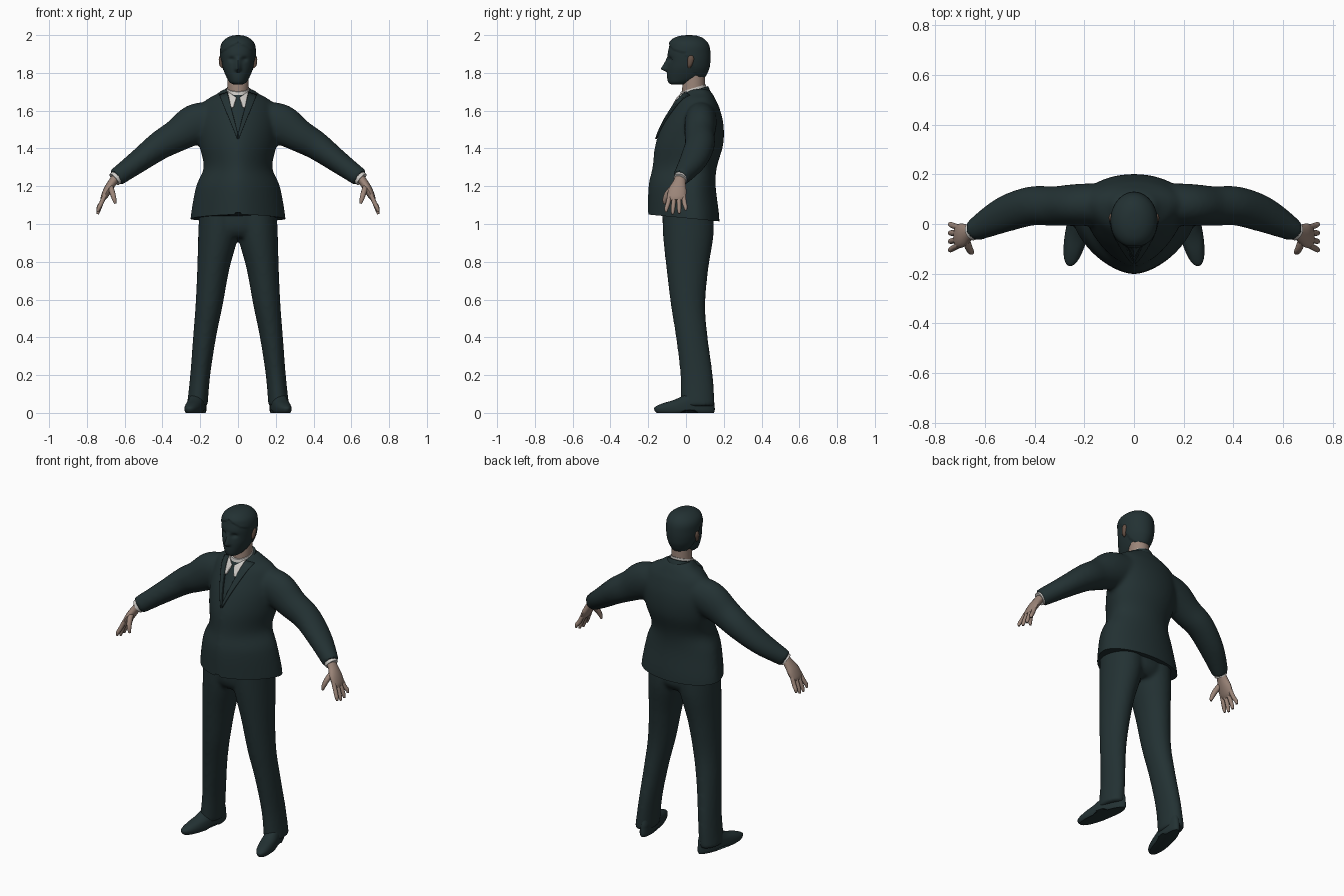
import bpy, bmesh, math
from mathutils import Vector
from mathutils.bvhtree import BVHTree

if "Cube" in bpy.data.objects:
    bpy.data.objects.remove(bpy.data.objects["Cube"])


def material(name, rgb):
    m = bpy.data.materials.new(name)
    m.diffuse_color = (*rgb, 1)
    m.use_nodes = True
    m.node_tree.nodes["Principled BSDF"].inputs["Base Color"].default_value = m.diffuse_color
    return m


SUIT = material("dark teal cloth", (0.0165, 0.031, 0.033))
SKIN = material("skin", (0.33, 0.235, 0.19))
BEARD = material("dark brown hair", (0.055, 0.032, 0.022))
SHADE = material("brown skin", (0.13, 0.082, 0.06))
WHITE = material("white shirt", (0.62, 0.60, 0.57))
PALE = material("pale forehead", (0.52, 0.50, 0.49))


def smooth_rows(rows, n):
    """Catmull-Rom interpolation of section rows."""
    out = []
    for i in range(len(rows) - 1):
        p = [rows[max(0, i - 1)], rows[i], rows[i + 1], rows[min(len(rows) - 1, i + 2)]]
        for k in range(n):
            t = k / n
            out.append([0.5 * (2 * b + (c - a) * t + (2 * a - 5 * b + 4 * c - d) * t * t
                               + (3 * b - a - 3 * c + d) * t ** 3) for a, b, c, d in zip(*p)])
    return out + [list(rows[-1])]


def skin_rings(bm, rings):
    vs = [[bm.verts.new(p) for p in r] for r in rings]
    n = len(vs[0])
    for a, b in zip(vs, vs[1:]):
        for i in range(n):
            bm.faces.new((a[i], a[(i + 1) % n], b[(i + 1) % n], b[i]))
    bm.faces.new(vs[0])
    bm.faces.new(vs[-1])


def stack(bm, rows, seg=32, n=4, k=0.5, pf=2.0, warp=None, s=1):
    """Horizontal sections: rows are (z, x centre, half width, front y, back y)."""
    rings = []
    for z, xc, a, yf, yb in smooth_rows(rows, n):
        yc, ring = yf + k * (yb - yf), []
        for i in range(seg):
            c, q = math.cos(math.tau * i / seg), math.sin(math.tau * i / seg)
            e = 2 / (pf if q < 0 else 2.0)
            y = yc + (yb - yc) * q if q >= 0 else yc - (yc - yf) * abs(q) ** e
            p = Vector((xc + a * math.copysign(abs(c) ** e, c), y, z))
            p = warp(p) if warp else p
            ring.append((p.x * s, p.y, p.z))
        rings.append(ring)
    skin_rings(bm, rings)


def tube(bm, rows, seg=16, n=4, s=1):
    """Sections along a path: rows are (x, y, z, radius in y, other radius)."""
    rows, rings = smooth_rows(rows, n), []
    pts = [Vector(r[:3]) for r in rows]
    for i, r in enumerate(rows):
        t = (pts[min(i + 1, len(pts) - 1)] - pts[max(i - 1, 0)]).normalized()
        side = (Vector((0, 1, 0)) - t * t.y).normalized()
        nor = t.cross(side)
        ring = []
        for j in range(seg):
            a = math.tau * j / seg
            p = pts[i] + side * r[3] * math.cos(a) + nor * r[4] * math.sin(a)
            ring.append((p.x * s, p.y, p.z))
        rings.append(ring)
    skin_rings(bm, rings)


def finish(bm, name, *mats, rule=None, fuse=0):
    bmesh.ops.recalc_face_normals(bm, faces=bm.faces)
    if rule:
        for f in bm.faces:
            f.material_index = rule(f.calc_center_median())
    me = bpy.data.meshes.new(name)
    bm.to_mesh(me)
    bm.free()
    ob = bpy.data.objects.new(name, me)
    bpy.context.collection.objects.link(ob)
    if fuse:  # blend overlapping volumes into one smooth skin
        r = ob.modifiers.new("fuse", 'REMESH')
        r.mode, r.voxel_size = 'VOXEL', fuse
        sm = ob.modifiers.new("smooth", 'SMOOTH')
        sm.factor, sm.iterations = 0.5, 6
        dg = bpy.context.evaluated_depsgraph_get()
        new = bpy.data.meshes.new_from_object(ob.evaluated_get(dg))
        ob.modifiers.clear()
        ob.data = new
    ob.data.materials.clear()
    for m in mats:
        ob.data.materials.append(m)
    return ob


# jacket: torso and sleeves fused, then cut along the tilted hem
bm = bmesh.new()
stack(bm, [(0.96, 0, .255, -.2, .178), (1.05, 0, .25, -.202, .175), (1.2, 0, .222, -.199, .157),
           (1.3, 0, .182, -.178, .163), (1.42, 0, .205, -.163, .197), (1.53, 0, .215, -.123, .198),
           (1.62, 0, .195, -.073, .175), (1.66, 0, .165, -.048, .156), (1.69, 0, .11, -.028, .14),
           (1.715, 0, .08, 0, .12)], seg=48, k=.65, pf=1.65)
for s in (1, -1):
    tube(bm, [(.1, .08, 1.56, .085, .09), (.22, .077, 1.53, .085, .108), (.32, .072, 1.47, .08, .088),
              (.415, .072, 1.415, .079, .076), (.53, .035, 1.33, .072, .061),
              (.648, -.029, 1.244, .044, .049)], seg=24, s=s)
jacket = finish(bm, "jacket", SUIT, fuse=.012)
bm = bmesh.new()
bm.from_mesh(jacket.data)
bmesh.ops.bisect_plane(bm, geom=bm.verts[:] + bm.edges[:] + bm.faces[:], plane_co=(0, -.2, 1.05),
                       plane_no=(0, .095, 1), clear_inner=True)
rim = [e for e in bm.edges if e.is_boundary]
for v in {v for e in rim for v in e.verts}:
    if v.co.y < -.12 and abs(v.co.x) < .04:
        v.co.z += .03 * (1 - abs(v.co.x) / .04)
bmesh.ops.holes_fill(bm, edges=rim, sides=0)
bmesh.ops.recalc_face_normals(bm, faces=bm.faces)
front = BVHTree.FromBMesh(bm)
bm.to_mesh(jacket.data)
bm.free()


def plate(name, quad, mat, lift, n=10):
    """Mirrored patches given as x, z corners, laid on the jacket front."""
    bm = bmesh.new()
    for s in (1, -1):
        g = []
        for i in range(n + 1):
            for j in range(n + 1):
                u, v = i / n, j / n
                x, z = [(1 - v) * ((1 - u) * quad[0][c] + u * quad[1][c])
                        + v * ((1 - u) * quad[3][c] + u * quad[2][c]) for c in (0, 1)]
                hit = front.ray_cast(Vector((x, -1, z)), Vector((0, 1, 0)))[0]
                g.append(bm.verts.new((x * s, (hit.y if hit else -.02) - lift, z)))
        for i in range(n):
            for j in range(n):
                a = i * (n + 1) + j
                bm.faces.new((g[a], g[a + 1], g[a + n + 2], g[a + n + 1]))
    ob = finish(bm, name, mat)
    so = ob.modifiers.new("thick", 'SOLIDIFY')
    so.thickness, so.offset = .009, 0


plate("lapels", [(.056, 1.695), (.098, 1.683), (.004, 1.45), (.001, 1.48)], SUIT, .006)
plate("shirt_collar_points", [(.008, 1.668), (.054, 1.7), (.036, 1.615), (.024, 1.618)], WHITE, .003)

# standing collars, sloping down to the front
slope = lambda p: Vector((p.x, p.y, p.z + .3 * (p.y - .09)))
bm = bmesh.new()
stack(bm, [(1.65, 0, .085, -.025, .13), (1.69, 0, .08, -.015, .128), (1.722, 0, .068, -.005, .117)], warp=slope)
finish(bm, "jacket_collar", SUIT)
bm = bmesh.new()
stack(bm, [(1.65, 0, .066, -.04, .108), (1.7, 0, .064, -.036, .108), (1.735, 0, .06, -.028, .106)], warp=slope)
finish(bm, "shirt_collar", WHITE)

# neck
bm = bmesh.new()
stack(bm, [(1.62, 0, .056, -.02, .1), (1.72, 0, .056, -.02, .1), (1.83, 0, .056, -.01, .1)])
finish(bm, "neck", SKIN, SHADE, rule=lambda c: int(c.y < .03))


# head: face, beard and hair coloured by region
def hair(c):
    return c.z > max(1.775, 1.96 - .6 * abs(c.x) - 2.2 * max(0, c.y + .005))


def face_shape(p):
    ramp = (1.89 - p.z) / .07 if p.z > 1.82 else (p.z - 1.803) / .017
    if p.y < 0:
        p.y -= .034 * max(0, min(1, ramp)) * math.exp(-(p.x / .014) ** 2)
        for sx in (-.034, .034):  # eye sockets
            p.y += .012 * math.exp(-((p.x - sx) / .016) ** 2 - ((p.z - 1.872) / .012) ** 2)
    if hair(p):
        p += (p - Vector((0, .02, 1.86))).normalized() * .006
    return p


def face_colour(c):
    x = abs(c.x)
    if hair(c):
        return 0
    if c.y < -.03 and x < .052 and (c.z < 1.8 or c.z < 1.814 and x < .038):
        return 2
    if c.z < 1.785 and c.y < .06:
        return 2
    if c.y < -.03 and .014 < x < .062 and 1.863 < c.z < 1.893:
        return 3
    if c.y < -.03 and c.z > 1.893:
        return 4
    return 3 if c.y > .012 else 1


bm = bmesh.new()
stack(bm, [(1.738, 0, .02, -.075, .0), (1.748, 0, .042, -.092, .03), (1.775, 0, .06, -.1, .09),
           (1.82, 0, .078, -.1, .116), (1.86, 0, .086, -.096, .123), (1.9, 0, .089, -.097, .124),
           (1.935, 0, .088, -.09, .12), (1.96, 0, .078, -.083, .108), (1.98, 0, .056, -.06, .085),
           (1.991, 0, .03, -.025, .055), (1.994, 0, .004, .01, .02)], seg=80, n=8, pf=2.1, warp=face_shape)
finish(bm, "head", SUIT, SKIN, BEARD, SHADE, PALE, rule=face_colour)

# ears
bm = bmesh.new()
for s in (1, -1):
    stack(bm, [(1.825, .083, .003, .012, .022), (1.84, .088, .01, .008, .032), (1.87, .091, .011, .008, .042),
               (1.888, .091, .007, .013, .038), (1.893, .09, .002, .02, .03)], seg=14, s=s)
finish(bm, "ears", SHADE)

# shirt cuffs
bm = bmesh.new()
for s in (1, -1):
    tube(bm, [(.62, -.02, 1.262, .034, .036), (.64, -.026, 1.248, .036, .038), (.655, -.032, 1.236, .036, .038)], s=s)
finish(bm, "shirt_cuffs", WHITE)

# hands: palm, four fingers and a thumb
bm = bmesh.new()
for s in (1, -1):
    tube(bm, [(.638, -.028, 1.256, .028, .024), (.665, -.035, 1.22, .034, .023), (.69, -.045, 1.18, .048, .022),
              (.71, -.05, 1.142, .047, .017), (.718, -.05, 1.125, .034, .01)], s=s)
    for i, drop in enumerate((.012, 0, .003, .02)):
        y0, y1 = -.086 + .024 * i, -.104 + .034 * i
        tube(bm, [(.704, y0, 1.155, .012, .012), (.724, (y0 + y1) / 2, 1.11, .012, .012),
                  (.738, y1, 1.07 + drop, .0105, .0105), (.742, y1, 1.052 + drop, .006, .006)], seg=10, n=3, s=s)
    tube(bm, [(.677, -.06, 1.2, .016, .016), (.665, -.095, 1.165, .016, .015), (.655, -.112, 1.13, .012, .012),
              (.65, -.114, 1.108, .006, .006)], seg=10, n=3, s=s)
finish(bm, "hands", SKIN)

# trousers: hips and legs fused
bm = bmesh.new()
stack(bm, [(.93, 0, .17, -.09, .11), (.98, 0, .2, -.12, .145), (1.1, 0, .2, -.125, .14)], seg=40)
for s in (1, -1):
    stack(bm, [(1.08, .1, .105, -.125, .145), (.94, .105, .106, -.122, .146), (.76, .131, .085, -.103, .118),
               (.57, .153, .072, -.08, .102), (.4, .177, .061, -.053, .115), (.2, .2, .053, -.03, .142),
               (.035, .216, .055, -.03, .153)], seg=28, s=s)
finish(bm, "trousers", SUIT, fuse=.011)


# shoes: toes turned out, with a raised arch in front of the heel
def toe_out(p):
    if p.z < .016 and -.02 < p.y < .06:
        p.z = .016
    p.x += -.2 * (p.y - .1)
    return p


bm = bmesh.new()
for s in (1, -1):
    stack(bm, [(0, .203, .042, -.155, .148), (.012, .203, .047, -.166, .152), (.03, .203, .047, -.166, .152),
               (.05, .203, .045, -.125, .15), (.07, .203, .042, -.06, .148), (.1, .203, .036, .0, .14)],
          seg=40, pf=2.2, warp=toe_out, s=s)
finish(bm, "shoes", SUIT)

# smooth shading that keeps sharp edges
for ob in bpy.context.scene.objects:
    ob.select_set(True)
    bpy.context.view_layer.objects.active = ob
bpy.ops.object.shade_smooth_by_angle(angle=math.radians(42))
